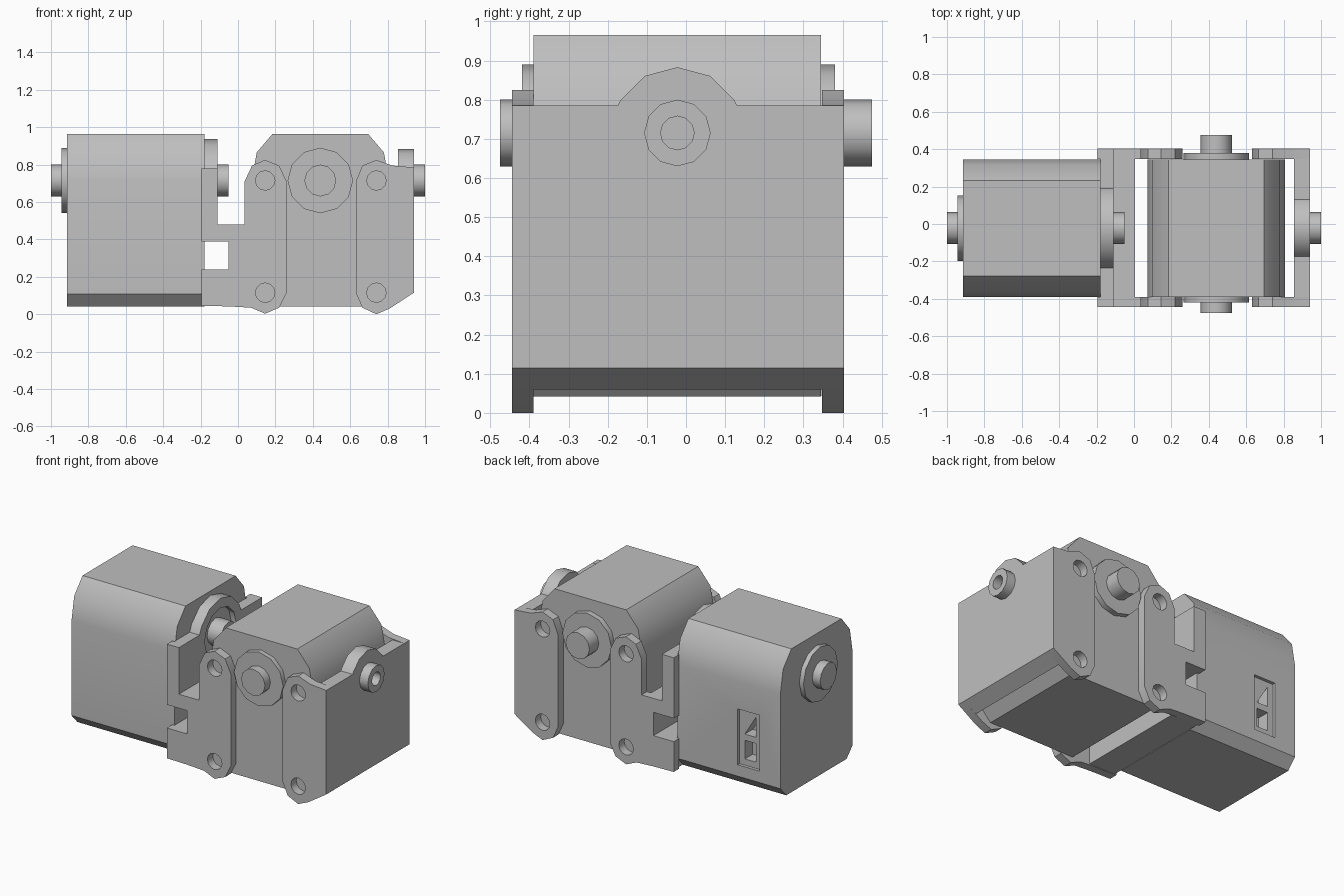
import bpy, bmesh, math
from mathutils import Matrix, Vector

cube = bpy.data.objects.get("Cube")
if cube:
    bpy.data.objects.remove(cube, do_unlink=True)

GREY = (0.52, 0.52, 0.52, 1)
grey = bpy.data.materials.new("plain_grey")
grey.use_nodes = True
grey.diffuse_color = GREY
grey.node_tree.nodes["Principled BSDF"].inputs["Base Color"].default_value = GREY

CY, AXIS_Z = -0.022, 0.715      # shared centre line and pivot height


def prism(name, pts, axis, a, b, matrix=None):
    """Extrude a closed 2D outline along x (outline in y, z) or y (outline in x, z)."""
    bm = bmesh.new()
    place = (lambda p, t: (t, p[0], p[1])) if axis == "x" else (lambda p, t: (p[0], t, p[1]))
    low = [bm.verts.new(place(p, a)) for p in pts]
    high = [bm.verts.new(place(p, b)) for p in pts]
    bm.faces.new(low)
    bm.faces.new(high)
    for i in range(len(pts)):
        j = (i + 1) % len(pts)
        bm.faces.new((low[i], low[j], high[j], high[i]))
    bmesh.ops.recalc_face_normals(bm, faces=bm.faces)
    if matrix:
        bm.transform(matrix)
    mesh = bpy.data.meshes.new(name)
    bm.to_mesh(mesh)
    bm.free()
    mesh.materials.append(grey)
    obj = bpy.data.objects.new(name, mesh)
    bpy.context.collection.objects.link(obj)
    return obj


def circle(c, z, r, n=12):
    return [(c + r * math.sin(math.tau * i / n), z + r * math.cos(math.tau * i / n))
            for i in range(n)]


def rect(x0, x1, z0, z1):
    return [(x0, z0), (x1, z0), (x1, z1), (x0, z1)]


def activate(obj):
    bpy.ops.object.select_all(action="DESELECT")
    obj.select_set(True)
    bpy.context.view_layer.objects.active = obj


def cut(obj, cutters):
    activate(obj)
    for c in cutters:
        c.hide_render = True
        mod = obj.modifiers.new("cut", "BOOLEAN")
        mod.operation, mod.solver, mod.object = "DIFFERENCE", "EXACT", c
        bpy.ops.object.modifier_apply(modifier=mod.name)
        bpy.data.objects.remove(c, do_unlink=True)


def bump(name, r, base, a, b):
    """Rounded crown standing on top of a bracket plate."""
    arc = [(CY + r * math.sin(t), AXIS_Z + r * math.cos(t))
           for t in (math.radians(30 * k) for k in range(-2, 3))]
    half = math.sqrt(r * r - (base - AXIS_Z) ** 2)
    return prism(name, [(CY - half, base)] + arc + [(CY + half, base)], "x", a, b)


def servo(side, matrix):
    half = 0.367
    right = [(0.307, 0.042), (half, 0.107), (half, AXIS_Z), (0.34, 0.865), (0.255, 0.965)]
    outline = right + [(-v, z) for v, z in reversed(right)]
    body = prism(side + "_motor_body", outline, "x", -half, half, matrix)
    # connector pocket with a triangular and a square pit
    pit = [(-0.18, 0.38), (-0.10, 0.38), (-0.18, 0.51)]
    cut(body, [
        prism("pocket", rect(-0.218, -0.063, 0.18, 0.54), "y", half - 0.02, 0.5, matrix),
        prism("upper_pit", pit, "y", half - 0.1, 0.5, matrix),
        prism("lower_pit", rect(-0.18, -0.10, 0.22, 0.34), "y", half - 0.1, 0.5, matrix)])
    # hubs and shafts at both ends
    for end, a, disc, shaft in (("rear", -half, -0.03, -0.086), ("output", half, 0.035, 0.13)):
        prism(f"{side}_{end}_hub", circle(0, AXIS_Z, 0.175), "x", a, a + disc, matrix)
        prism(f"{side}_{end}_shaft", circle(0, AXIS_Z, 0.085), "x", a, a + shaft, matrix)


servo("right", Matrix.Translation((-0.547, CY, 0)))
servo("left", Matrix.Translation((0.44, CY, 0)) @ Matrix.Rotation(math.pi / 2, 4, "Z"))

# bracket side flanges, each with two screw holes
NOTCH = [(-0.195, 0.24), (-0.05, 0.24), (-0.05, 0.39), (-0.195, 0.39)]
MIDDLE_FLANGE = [(-0.195, 0.045), *NOTCH, (-0.195, 0.78), (-0.11, 0.78), (-0.11, 0.48),
                 (0.035, 0.48), (0.035, 0.71), (0.075, 0.795), (0.145, 0.825), (0.22, 0.795),
                 (0.26, 0.71), (0.26, 0.115), (0.22, 0.035), (0.145, 0.003),
                 (0.07, 0.035), (-0.05, 0.042)]
END_FLANGE = [(0.63, 0.115), (0.63, 0.71), (0.665, 0.795), (0.74, 0.825), (0.825, 0.795),
              (0.94, 0.785), (0.94, 0.115), (0.81, 0.03), (0.74, 0), (0.665, 0.035)]
for name, outline, hole_x in (("middle", MIDDLE_FLANGE, 0.145), ("end", END_FLANGE, 0.74)):
    for side, a, b in (("front", -0.445, -0.39), ("back", 0.348, 0.403)):
        flange = prism(f"{name}_bracket_{side}_flange", outline, "y", a, b)
        cut(flange, [prism("screw_hole", circle(hole_x, z, 0.052), "y", a - 0.1, b + 0.1)
                     for z in (0.115, AXIS_Z)])

# middle bracket web and ring around the output shaft
web_outline = [(-0.18, 0.045), (-0.18, 0.24), (-0.05, 0.24), (-0.05, 0.39), (-0.18, 0.39),
               (-0.18, 0.78), (-0.11, 0.78), (-0.11, 0.48), (0.005, 0.48), (0.005, 0.045)]
web = prism("middle_bracket_web", web_outline, "y", -0.39, 0.348)
crown = bump("middle_bracket_crown", 0.222, 0.78, -0.18, -0.11)
for part in (web, crown):
    cut(part, [prism("shaft_hole", circle(CY, AXIS_Z, 0.16), "x", -0.3, -0.1)])

# end bracket plate, crown and hollow pin
prism("end_bracket_plate", [(0.855, 0.06), (0.94, 0.115), (0.94, 0.785), (0.855, 0.785)],
      "y", -0.39, 0.348)
bump("end_bracket_crown", 0.168, 0.785, 0.855, 0.94)
pin = prism("end_bracket_pin", circle(CY, AXIS_Z, 0.085), "x", 0.93, 1.0)
cut(pin, [prism("pin_hole", circle(CY, AXIS_Z, 0.043), "x", 0.945, 1.1)])

# smooth the gently curved faces, keep the hard edges
for obj in [o for o in bpy.context.collection.objects if o.type == "MESH"]:
    if obj.data.materials and obj.data.materials[0] == grey:
        activate(obj)
        bpy.ops.object.shade_smooth_by_angle(angle=math.radians(31))
